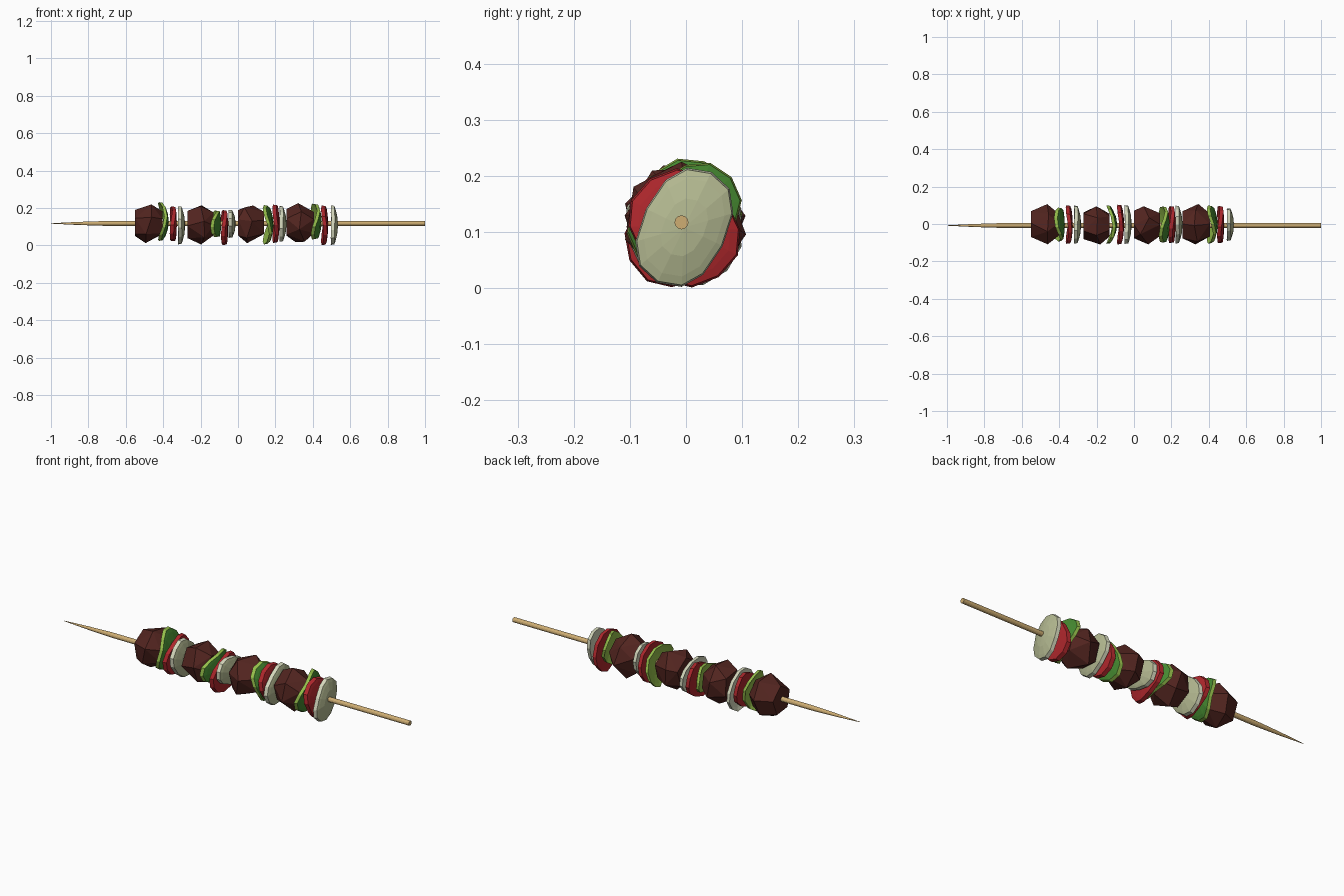
import bpy, bmesh, math, random
from mathutils import Vector

if "Cube" in bpy.data.objects:
    bpy.data.objects.remove(bpy.data.objects["Cube"])

random.seed(4)
CY, CZ = -0.003, 0.115


def material(name, rgb):
    m = bpy.data.materials.new(name)
    m.diffuse_color = (*rgb, 1)
    m.use_nodes = True
    m.node_tree.nodes["Principled BSDF"].inputs["Base Color"].default_value = m.diffuse_color
    return m


WOOD = material("wood", (0.62, 0.42, 0.17))
MEAT = material("meat", (0.085, 0.018, 0.014))
RED = material("red_pepper", (0.42, 0.02, 0.025))
GREEN = material("green_skin", (0.06, 0.25, 0.03))
LIME = material("green_flesh", (0.30, 0.52, 0.07))
ONION = material("onion_skin", (0.45, 0.48, 0.28))
PALE = material("onion_flesh", (0.66, 0.68, 0.50))


def finish(bm, name, *mats):
    bmesh.ops.recalc_face_normals(bm, faces=bm.faces[:])
    me = bpy.data.meshes.new(name)
    bm.to_mesh(me)
    bm.free()
    ob = bpy.data.objects.new(name, me)
    for m in mats:
        me.materials.append(m)
    bpy.context.collection.objects.link(ob)
    return ob


def skewer():
    # round stick tapering to a point at the left
    bm = bmesh.new()
    n, rings = 12, []
    for x, r in ((1, 0.0125), (-0.72, 0.0125), (-0.86, 0.008), (-1, 0.001)):
        rings.append([bm.verts.new((x, -0.008 + r * math.cos(2 * math.pi * i / n),
                                    CZ + 0.002 + r * math.sin(2 * math.pi * i / n))) for i in range(n)])
    for a, b in zip(rings, rings[1:]):
        for i in range(n):
            bm.faces.new((a[i], a[(i + 1) % n], b[(i + 1) % n], b[i]))
    bm.faces.new(rings[0])
    bm.faces.new(rings[-1])
    finish(bm, "skewer", WOOD)


def meat(name, x0, x1, peak, roll):
    # rough faceted chunk: hull around three jittered rings
    bm = bmesh.new()
    for t, r, n in ((0, 0.078, 5), (peak, 0.108, 7), (1, 0.066, 5)):
        for i in range(n):
            a = roll + 2 * math.pi * (i + t) / n
            rr = r * random.uniform(0.93, 1.04)
            x = x0 + (x1 - x0) * t
            if 0 < t < 1:
                x += random.uniform(-0.025, 0.025)
            bm.verts.new((x, CY + rr * math.sin(a), CZ + rr * math.cos(a)))
    hull = bmesh.ops.convex_hull(bm, input=bm.verts[:])
    loose = [v for v in bm.verts if not v.link_faces]
    bmesh.ops.delete(bm, geom=loose, context='VERTS')
    bmesh.ops.dissolve_limit(bm, angle_limit=math.radians(6), verts=bm.verts[:], edges=bm.edges[:])
    finish(bm, name, MEAT)


def slice_piece(name, x, long, short, roll, bend_u, bend_v, thick, outer, inner, dz=0.0):
    # curved oval slab, bulging towards +x; x is the crown of the bulge
    bm = bmesh.new()
    n = 12
    c, s = math.cos(math.radians(roll)), math.sin(math.radians(roll))

    def layer(offset, scale):
        def point(u, v):
            px = x - offset - bend_u * (u / long) ** 2 - bend_v * (v / short) ** 2
            return bm.verts.new((px, CY + u * s + v * c, CZ + dz + u * c - v * s))
        rows = [[point(0, 0)]]
        for f in (0.5, 0.85, 1.0):
            row = []
            for i in range(n):
                a = 2 * math.pi * i / n
                ca, sa = math.cos(a), math.sin(a)
                u = math.copysign(abs(ca) ** 0.85, ca) * long * f * scale
                v = math.copysign(abs(sa) ** 0.85, sa) * short * f * scale
                row.append(point(u, v))
            rows.append(row)
        return rows

    def skin(rows, index):
        for i in range(n):
            j = (i + 1) % n
            fs = [bm.faces.new((rows[0][0], rows[1][i], rows[1][j]))]
            for a, b in zip(rows[1:], rows[2:]):
                fs.append(bm.faces.new((a[i], b[i], b[j], a[j])))
            for f in fs:
                f.material_index = index

    front, back = layer(0, 0.97), layer(thick, 1.0)
    skin(front, 0)
    skin(back, 1)
    for i in range(n):
        j = (i + 1) % n
        bm.faces.new((front[-1][i], back[-1][i], back[-1][j], front[-1][j])).material_index = 1
    finish(bm, name, outer, inner)


skewer()

# four chunks of meat: x start, x end, widest point, roll
for k, (a, b, p, r) in enumerate(((-0.55, -0.405, 0.5, 0.1), (-0.27, -0.13, 0.5, 0.8),
                                  (0.0, 0.14, 0.4, 0.0), (0.26, 0.405, 0.5, 1.3))):
    meat(f"meat_{k + 1}", a, b, p, r)

# green pepper: crown x, half length, half width, roll, vertical shift
for k, (x, l, w, r, dz) in enumerate(((-0.37, 0.105, 0.085, 20, 0.012), (-0.09, 0.105, 0.07, 80, 0.0),
                                      (0.19, 0.108, 0.085, -35, -0.005), (0.447, 0.11, 0.078, 50, 0.012))):
    slice_piece(f"green_pepper_{k + 1}", x, l, w, r, 0.042, 0.008, 0.016, GREEN, LIME, dz)

# red pepper
for k, (x, l, w, r, dz) in enumerate(((-0.327, 0.104, 0.084, 60, 0.0), (-0.053, 0.108, 0.085, 65, -0.02),
                                      (0.222, 0.104, 0.09, -40, 0.0), (0.482, 0.107, 0.09, -35, -0.008))):
    slice_piece(f"red_pepper_{k + 1}", x, l, w, r, 0.018, 0.004, 0.02, RED, RED, dz)

# onion
for k, (x, l, w, r, dz) in enumerate(((-0.282, 0.108, 0.088, -45, -0.008), (-0.012, 0.107, 0.07, -75, 0.0),
                                      (0.26, 0.107, 0.082, 50, 0.0), (0.535, 0.11, 0.076, 26, -0.007))):
    slice_piece(f"onion_{k + 1}", x, l, w, r, 0.02, 0.018, 0.018, ONION, PALE, dz)
